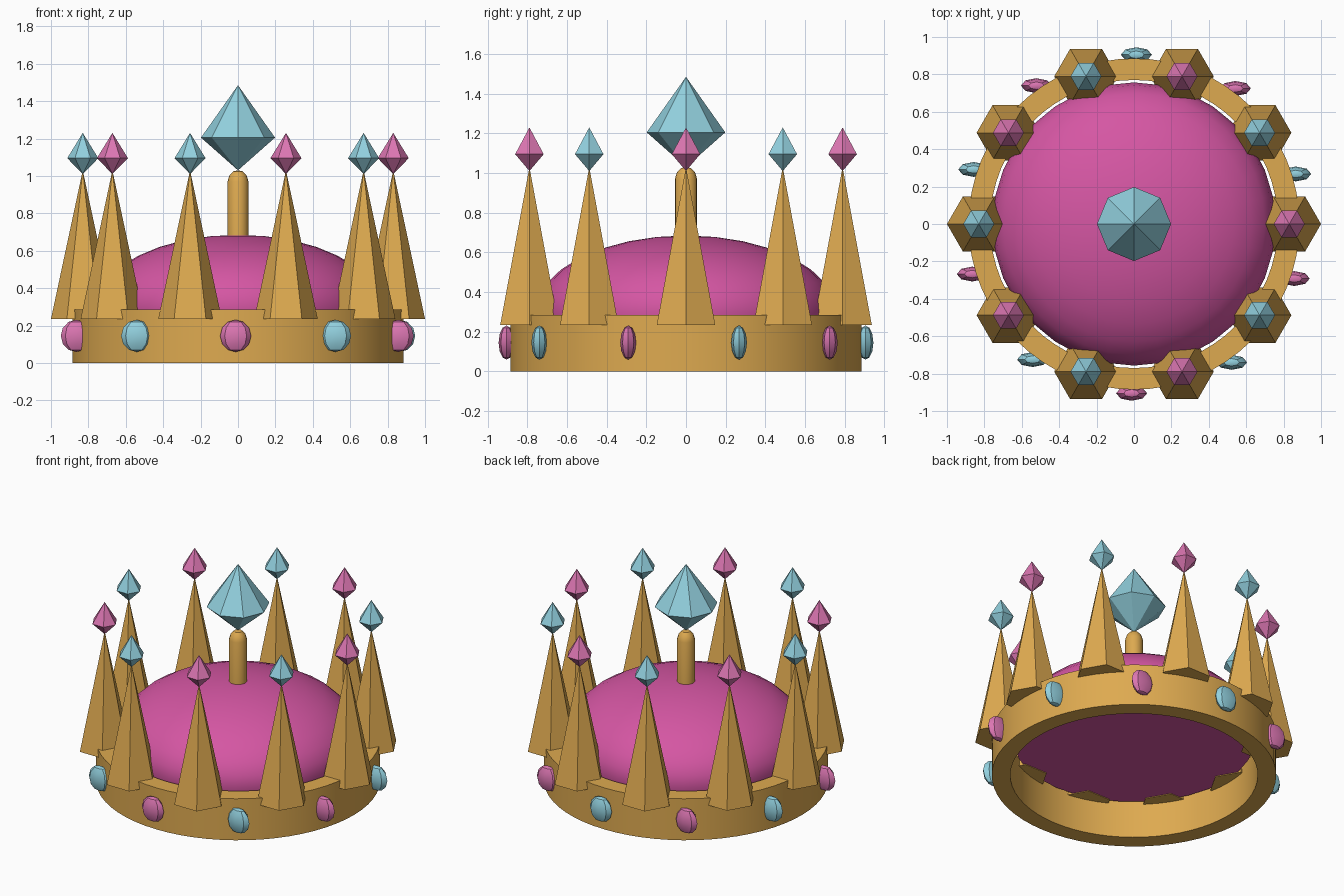
import bpy, math

if "Cube" in bpy.data.objects:
    bpy.data.objects.remove(bpy.data.objects["Cube"])


def srgb(r, g, b):
    def f(c):
        c /= 255
        return c / 12.92 if c <= 0.04045 else ((c + 0.055) / 1.055) ** 2.4
    return (f(r), f(g), f(b), 1)


def material(name, rgb):
    m = bpy.data.materials.new(name)
    m.diffuse_color = srgb(*rgb)
    m.use_nodes = True
    m.node_tree.nodes["Principled BSDF"].inputs["Base Color"].default_value = m.diffuse_color
    return m


GOLD = material("gold", (222, 170, 80))
VELVET = material("magenta_velvet", (213, 86, 163))
PINK = material("pink_gem", (220, 118, 178))
BLUE = material("blue_gem", (146, 208, 222))


def lathe(name, profile, sides, mat, loc=(0, 0, 0), scale=(1, 1, 1), closed=False):
    """Spin (radius, z) points about z, bottom to top; zero radius makes a tip."""
    verts, rings, faces = [], [], []
    for r, z in profile:
        n = 1 if r == 0 else sides
        rings.append([len(verts) + k for k in range(n)])
        for k in range(n):
            a = math.tau * k / sides
            verts.append((r * math.cos(a) * scale[0], r * math.sin(a) * scale[1], z * scale[2]))
    pairs = list(zip(rings, rings[1:]))
    if closed:
        pairs.append((rings[-1], rings[0]))
    for lo, hi in pairs:
        for k in range(sides):
            j = (k + 1) % sides
            if len(lo) == 1:
                faces.append((lo[0], hi[j], hi[k]))
            elif len(hi) == 1:
                faces.append((lo[k], lo[j], hi[0]))
            else:
                faces.append((lo[k], lo[j], hi[j], hi[k]))
    if not closed and len(rings[0]) > 1:
        faces.append(rings[0][::-1])
    mesh = bpy.data.meshes.new(name)
    mesh.from_pydata(verts, [], faces)
    mesh.materials.append(mat)
    ob = bpy.data.objects.new(name, mesh)
    ob.location = loc
    bpy.context.collection.objects.link(ob)
    bpy.ops.object.select_all(action='DESELECT')
    ob.select_set(True)
    bpy.context.view_layer.objects.active = ob
    bpy.ops.object.shade_smooth_by_angle(angle=math.radians(30))
    return ob


# Base ring
lathe("band", [(0.885, 0), (0.885, 0.285), (0.77, 0.285), (0.77, 0)], 64, GOLD, closed=True)

# Flattened cushion dome with a flat underside
dome = [(0.746, 0.24)]
for i in range(9):
    a = math.pi / 16 * i
    dome.append((0.757 * math.cos(a) if i < 8 else 0, 0.3 + 0.385 * math.sin(a)))
lathe("cushion", dome, 32, VELVET)

# Central pin and large gem
lathe("pin", [(0.056, 0.6), (0.056, 0.97), (0.045, 1.005), (0.025, 1.025), (0, 1.03)], 16, GOLD)
lathe("top_gem", [(0, 1.03), (0.198, 1.205), (0, 1.485)], 8, BLUE)

# Spikes with gem tips
for i in range(10):
    a = math.radians(36 * i)
    p = (0.83 * math.cos(a), 0.83 * math.sin(a), 0)
    lathe(f"spike_{i}", [(0.17, 0.235), (0, 1.03)], 6, GOLD, p)
    lathe(f"spike_gem_{i}", [(0, 1.01), (0.083, 1.095), (0, 1.23)], 6, BLUE if i % 2 else PINK, p)

# Flattened round gems around the band
ball = [(math.sin(math.pi * i / 6) if 0 < i < 6 else 0, -math.cos(math.pi * i / 6)) for i in range(7)]
for i in range(10):
    a = math.radians(89.2 + 36 * i)
    p = (0.905 * math.cos(a), 0.905 * math.sin(a), 0.145)
    lathe(f"band_gem_{i}", ball, 8, PINK if i % 2 else BLUE, p, (0.083, 0.04, 0.086))
